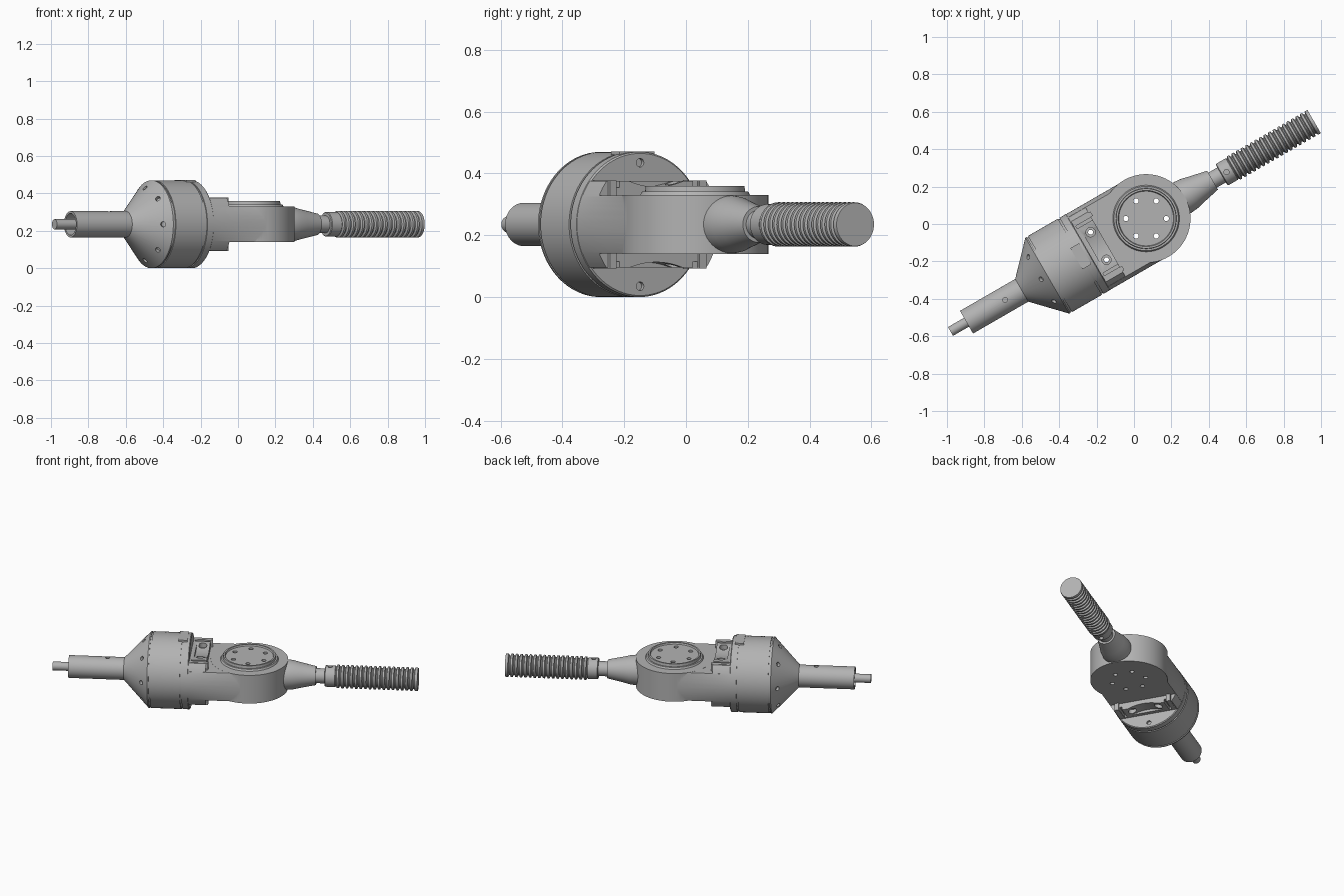
import bpy, bmesh, math
from mathutils import Matrix, Vector

cube = bpy.data.objects.get("Cube")
if cube:
    bpy.data.objects.remove(cube, do_unlink=True)

steel = bpy.data.materials.new("plain grey steel")
steel.use_nodes = True
GREY = (0.45, 0.45, 0.45, 1)
steel.diffuse_color = GREY
steel.node_tree.nodes["Principled BSDF"].inputs["Base Color"].default_value = GREY

# Parts are made along local x, then turned and lifted into place
PLACE = Matrix.Translation((0, 0, 0.235)) @ Matrix.Rotation(math.radians(30), 4, 'Z') @ Matrix.Translation((0, -0.007, 0))
R = 0.235          # drum radius
SLAB = 0.095       # half thickness of the joint body
HEAD_X = 0.071     # centre of the round joint
parts = []


def make(name, bm, keep=True):
    bmesh.ops.recalc_face_normals(bm, faces=bm.faces)
    mesh = bpy.data.meshes.new(name)
    bm.to_mesh(mesh)
    bm.free()
    mesh.materials.append(steel)
    ob = bpy.data.objects.new(name, mesh)
    bpy.context.collection.objects.link(ob)
    if keep:
        parts.append(ob)
    return ob


def lathe(name, profile, axis='X', centre=(0, 0, 0), keep=True, n=64):
    """Turn (position, radius) points about an axis, capping both ends."""
    bm = bmesh.new()
    rings = []
    for p, r in profile:
        ring = []
        for k in range(n):
            a = 2 * math.pi * k / n
            c, s = r * math.cos(a), r * math.sin(a)
            co = (p, c, s) if axis == 'X' else (c, s, p)
            ring.append(bm.verts.new(Vector(co) + Vector(centre)))
        rings.append(ring)
    for a, b in zip(rings, rings[1:]):
        for k in range(n):
            j = (k + 1) % n
            bm.faces.new((a[k], a[j], b[j], b[k]))
    bm.faces.new(rings[0])
    bm.faces.new(rings[-1])
    return make(name, bm, keep)


def boxes(name, spans, keep=True):
    """Boxes given as (x0, x1, y0, y1, z0, z1)."""
    bm = bmesh.new()
    for x0, x1, y0, y1, z0, z1 in spans:
        mid = Matrix.Translation(((x0 + x1) / 2, (y0 + y1) / 2, (z0 + z1) / 2))
        bmesh.ops.create_cube(bm, size=1, matrix=mid @ Matrix.Diagonal((x1 - x0, y1 - y0, z1 - z0, 1)))
    return make(name, bm, keep)


def drills(holes):
    """Cylinders given as (centre, direction, radius, length)."""
    bm = bmesh.new()
    for co, d, r, length in holes:
        turn = Vector(d).to_track_quat('Z', 'Y').to_matrix().to_4x4()
        bmesh.ops.create_cone(bm, cap_ends=True, segments=20, radius1=r, radius2=r,
                              depth=length, matrix=Matrix.Translation(co) @ turn)
    return make("drill", bm, False)


def combine(ob, other, operation='DIFFERENCE', drop=True):
    mod = ob.modifiers.new("combine", 'BOOLEAN')
    mod.operation, mod.object, mod.solver = operation, other, 'EXACT'
    bpy.context.view_layer.objects.active = ob
    bpy.ops.object.modifier_apply(modifier=mod.name)
    if drop:
        bpy.data.objects.remove(other, do_unlink=True)


UP = (0, 0, 1)

# Input shaft: thin rod inside an open sleeve
lathe("input_rod", [(-1.137, 0.027), (-0.93, 0.027)], n=32)
sleeve = lathe("input_sleeve", [(-0.96, 0.058), (-1.038, 0.058), (-1.038, 0.07), (-0.68, 0.07)])
combine(sleeve, drills([((-0.80, 0, 0.07), UP, 0.013, 0.04)]))

# Drum with conical back, seam grooves and screw holes
drum = lathe("drum", [(-0.697, 0.07), (-0.539, R), (-0.531, R), (-0.531, R - 0.006),
                      (-0.523, R - 0.006), (-0.523, R), (-0.338, R), (-0.338, R - 0.006),
                      (-0.328, R - 0.006), (-0.328, R), (-0.29, R), (-0.285, R - 0.005)], n=96)
holes = [((-0.285, 0, s * 0.2), (1, 0, 0), 0.014, 0.03) for s in (-1, 1)]
for k in range(8):
    a = k * math.pi / 4
    c, s = math.cos(a), math.sin(a)
    holes.append(((-0.578, 0.194 * c, 0.194 * s), (-0.72, 0.69 * c, 0.69 * s), 0.014, 0.04))
combine(drum, drills(holes))
boxes("drum_top_plate", [(-0.36, -0.305, -0.065, 0.065, 0.2, R + 0.001)])

# Bolted flange: a slice of the drum with a hollowed top and bottom
BOLTS = [(-0.223, s * 0.085) for s in (-1, 1)]
flange = lathe("bolted_flange", [(-0.30, R - 0.002), (-0.18, R - 0.002)], keep=True, n=96)
combine(flange, boxes("slice", [(-0.4, 0, -0.3, 0.3, -0.14, 0.14)], False), 'INTERSECT')
for s in (-1, 1):
    combine(flange, lathe("scoop", [(-0.26, 0.287), (-0.1, 0.287)], centre=(0, 0, s * 0.409), keep=False, n=128))
slots = [(-0.275, -0.1, y - 0.008, y + 0.008, z - 0.02, z + 0.02)
         for y in (-0.145, 0.145) for z in (-0.14, 0.14)]
combine(flange, boxes("slots", slots, False))
combine(flange, drills([((x, y, z), UP, 0.025, 0.05) for x, y in BOLTS for z in (-0.135, 0.135)]))

# Corner ribs beside the flange bolts
boxes("flange_ribs", [(-0.275, -0.168, y - 0.013, y + 0.013, z - 0.024, z + 0.024)
                      for y in (-0.168, 0.168) for z in (-0.118, 0.118)])

# Joint body: sliced cylinder merging into a round head with a raised rim
body = lathe("joint_body", [(-0.29, R - 0.001), (HEAD_X, R - 0.001)], n=96)
combine(body, boxes("slice", [(-0.4, 0.3, -0.3, 0.3, -SLAB + 0.0005, SLAB - 0.0005)], False), 'INTERSECT')
head = lathe("joint_head", [(-SLAB, 0.237), (SLAB, 0.237), (SLAB, 0.178), (0.106, 0.172), (0.106, 0.162),
                            (0.124, 0.16), (0.124, 0.15), (0.115, 0.146)],
             'Z', (HEAD_X, 0, 0), False, 96)
combine(body, head, 'UNION')

# Through holes: bolt circle in the head, bolts in the flange
ring = [((HEAD_X + 0.108 * math.cos(a), 0.108 * math.sin(a), 0), UP, 0.014, 0.6)
        for a in (math.radians(30 + 60 * k) for k in range(6))]
bolts = [((x, y, 0), UP, 0.013, 0.6) for x, y in BOLTS]
through = drills(ring + bolts)
combine(flange, through, drop=False)
combine(body, through)

# Tapering output neck, with the part inside the head left short
lathe("output_neck", [(0.23, 0.094), (0.30, 0.094), (0.34, 0.09), (0.38, 0.08), (0.481, 0.058)])
lathe("neck_pin", [(0.47, 0.046), (0.56, 0.046)], n=48)
collar = lathe("thread_collar", [(0.537, 0.062), (0.541, 0.066), (0.60, 0.066), (0.604, 0.062)])
combine(collar, drills([((0.567, 0, z), UP, 0.014, 0.03) for z in (-0.066, 0.066)]))

# Threaded rod
TURNS = 18
START, PITCH = 0.60, (1.108 - 0.60) / 18
thread = [(START, 0.06)]
for k in range(TURNS):
    x = START + k * PITCH
    thread += [(x + PITCH * f, r) for f, r in ((0.2, 0.06), (0.4, 0.072), (0.8, 0.072), (1.0, 0.06))]
thread[-1] = (START + TURNS * PITCH, 0.07)
lathe("threaded_rod", thread, n=48)

# Place everything and shade round surfaces smoothly
bpy.ops.object.select_all(action='DESELECT')
for ob in parts:
    ob.data.transform(PLACE)
    ob.select_set(True)
bpy.context.view_layer.objects.active = parts[0]
bpy.ops.object.shade_smooth_by_angle(angle=math.radians(32))
